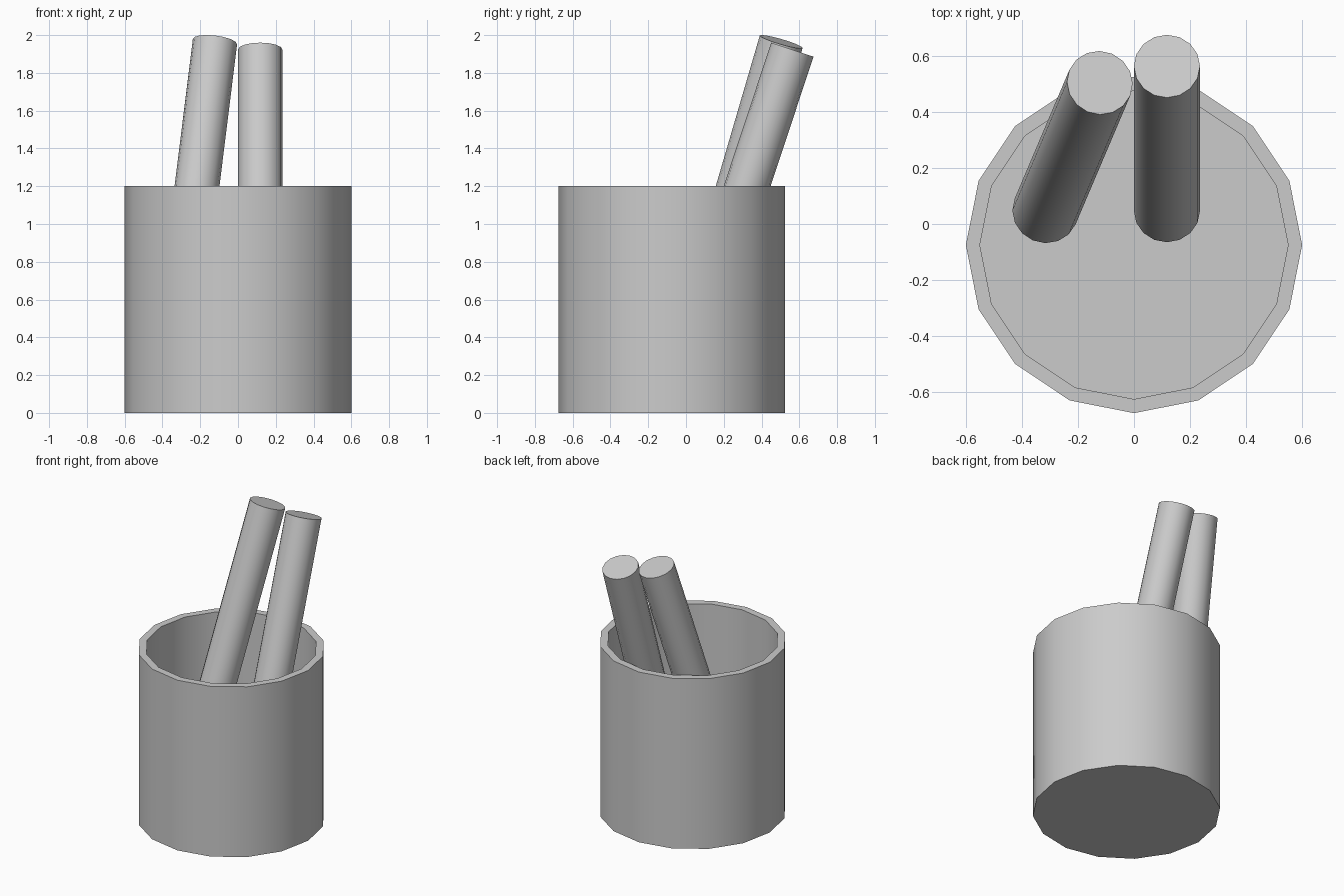
import bpy, bmesh, math
from mathutils import Vector

if "Cube" in bpy.data.objects:
    bpy.data.objects.remove(bpy.data.objects["Cube"])

SIDES = 16


def smooth(obj):
    bpy.ops.object.select_all(action='DESELECT')
    obj.select_set(True)
    bpy.context.view_layer.objects.active = obj
    bpy.ops.object.shade_smooth_by_angle(angle=math.radians(35))


def lathe_cup(name, profile, centre):
    """Sweep (radius, z) rings into a closed shell, capped at both ends."""
    bm = bmesh.new()
    rings = []
    for r, z in profile:
        rings.append([bm.verts.new((r * math.cos(a), r * math.sin(a), z))
                      for a in (2 * math.pi * i / SIDES for i in range(SIDES))])
    for low, high in zip(rings, rings[1:]):
        for i in range(SIDES):
            j = (i + 1) % SIDES
            bm.faces.new((low[i], low[j], high[j], high[i]))
    bm.faces.new(rings[0])
    bm.faces.new(rings[-1])
    bmesh.ops.recalc_face_normals(bm, faces=bm.faces[:])
    mesh = bpy.data.meshes.new(name)
    bm.to_mesh(mesh)
    bm.free()
    obj = bpy.data.objects.new(name, mesh)
    obj.location = centre
    bpy.context.collection.objects.link(obj)
    smooth(obj)


def rod(name, bottom, top, radius=0.118):
    """Straight cylinder between two cap centres."""
    a, b = Vector(bottom), Vector(top)
    d = b - a
    bpy.ops.mesh.primitive_cylinder_add(vertices=SIDES, radius=radius,
                                        depth=d.length, location=(a + b) / 2)
    obj = bpy.context.object
    obj.name = name
    # lean back about x, then turn about z
    tilt = math.atan2(math.hypot(d.x, d.y), d.z)
    obj.rotation_euler = (-tilt, 0, math.atan2(-d.x, d.y))
    smooth(obj)


# Hollow cup: outer wall, rim, inner wall, floor
lathe_cup("cup", [(0.6, 0), (0.6, 1.2), (0.55, 1.2), (0.55, 0.05)], (0, -0.075, 0))

# Two rods leaning against the back of the rim
rod("left_rod", (-0.317, 0.045, 0.395), (-0.122, 0.504, 1.965))
rod("right_rod", (0.1175, 0.047, 0.365), (0.1175, 0.563, 1.923))
